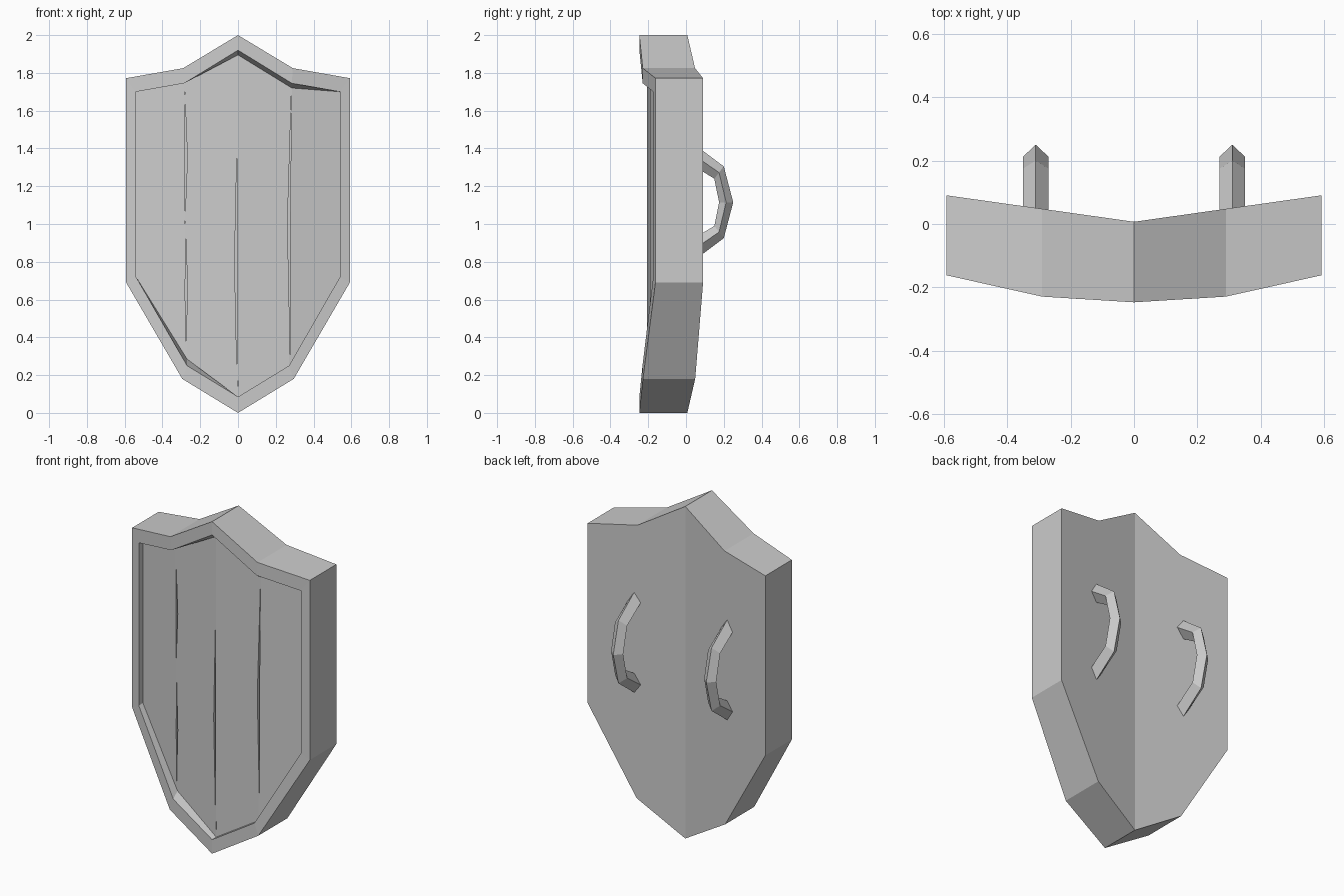
import bpy, bmesh

cube = bpy.data.objects.get("Cube")
if cube:
    bpy.data.objects.remove(cube, do_unlink=True)

grey = bpy.data.materials.new("plain grey")
grey.use_nodes = True
colour = (0.6, 0.6, 0.6, 1)
grey.diffuse_color = colour
grey.node_tree.nodes["Principled BSDF"].inputs["Base Color"].default_value = colour


def make_object(name, verts, faces):
    """Make a flat-shaded object with outward normals."""
    mesh = bpy.data.meshes.new(name)
    bm = bmesh.new()
    bv = [bm.verts.new(v) for v in verts]
    for f in faces:
        bm.faces.new([bv[i] for i in f])
    bmesh.ops.recalc_face_normals(bm, faces=bm.faces)
    bm.to_mesh(mesh)
    bm.free()
    mesh.materials.append(grey)
    ob = bpy.data.objects.new(name, mesh)
    bpy.context.collection.objects.link(ob)
    return ob


def front_y(x):
    """Bent front surface, furthest forward on the centre line."""
    x = abs(x)
    if x < 0.29:
        return -0.247 + 0.062 * x
    return -0.229 + 0.223 * (x - 0.29)


def back_y(x):
    return 0.007 + 0.141 * abs(x)


def mirrored(half):
    """Close a right-hand outline with its mirror image."""
    return half + [(-x, z) for x, z in half[-2:0:-1]]


# Outlines of the rim and of the sunken board panel
outer = mirrored([(0, 2), (0.29, 1.825), (0.592, 1.772), (0.592, 0.69), (0.295, 0.18), (0, 0)])
inner = mirrored([(0, 1.92), (0.285, 1.745), (0.54, 1.7), (0.54, 0.72), (0.27, 0.25), (0, 0.085)])
floor = list(inner)
floor[0], floor[1], floor[6] = (0, 1.895), (0.285, 1.72), (-0.27, 0.285)
recess = 0.04

# Shield body: back, edge, raised rim, recess wall and board panel
rings = [[(x, back_y(x), z) for x, z in outer],
         [(x, front_y(x), z) for x, z in outer],
         [(x, front_y(x), z) for x, z in inner],
         [(x, front_y(x) + recess, z) for x, z in floor]]
n = len(outer)
verts = [v for ring in rings for v in ring]
faces = [(r * n + i, r * n + (i + 1) % n, (r + 1) * n + (i + 1) % n, (r + 1) * n + i)
         for r in range(3) for i in range(n)]
faces += [range(6), (5, 6, 7, 8, 9, 0)]
boards = [(0, 1, 4, 5), (1, 2, 3, 4), (0, 5, 6, 9), (9, 6, 7, 8)]
faces += [[3 * n + i for i in b] for b in boards]
shield = make_object("shield_body", verts, faces)

# Thin tapered gaps between the boards: x, bend, half width, bottom, top
gaps = [(-0.282, 0.008, 0.006, 1.0, 1.7), (-0.276, 0.002, 0.006, 0.33, 0.97),
        (-0.006, -0.006, 0.006, 0.23, 1.375), (0, 0, 0.003, 0.13, 0.18),
        (0.277, -0.008, 0.007, 0.29, 1.715)]
for x, bend, w, low, high in gaps:
    mid = (low + high) / 2
    tilt = 0.006 if x > 0.1 else 0
    shape = [(x, low), (x + bend + w, mid), (x + tilt, high), (x + bend - w, mid)]
    y0, y1 = -0.3, front_y(x) + recess + 0.03
    cutter = make_object("gap_cutter", [(px, y, pz) for y in (y0, y1) for px, pz in shape],
                         [(0, 1, 2, 3), (4, 5, 6, 7)] +
                         [(i, (i + 1) % 4, (i + 1) % 4 + 4, i + 4) for i in range(4)])
    cutter.hide_render = True
    mod = shield.modifiers.new("board_gap", "BOOLEAN")
    mod.operation, mod.solver, mod.object = "DIFFERENCE", "EXACT", cutter
    bpy.context.view_layer.objects.active = shield
    bpy.ops.object.modifier_apply(modifier=mod.name)
    bpy.data.objects.remove(cutter, do_unlink=True)

# Handles: diamond section swept along a bent path, one on each side
centre_z = 1.115
outside = [(0.03, 0.317), (0.2, 0.19), (0.25, 0)]
inside = [(0.03, 0.198), (0.15, 0.125), (0.175, 0)]
outside += [(y, -z) for y, z in outside[1::-1]]
inside += [(y, -z) for y, z in inside[1::-1]]
for name, cx in (("left_handle", 0.31), ("right_handle", -0.31)):
    verts = []
    for (oy, oz), (iy, iz) in zip(outside, inside):
        my, mz = (oy + iy) / 2, (oz + iz) / 2
        verts += [(cx, oy, oz + centre_z), (cx + 0.04, my, mz + centre_z),
                  (cx, iy, iz + centre_z), (cx - 0.04, my, mz + centre_z)]
    last = len(verts) - 4
    faces = [(s + i, s + (i + 1) % 4, s + 4 + (i + 1) % 4, s + 4 + i)
             for s in range(0, last, 4) for i in range(4)]
    faces += [range(4), range(last, last + 4)]
    make_object(name, verts, faces)
